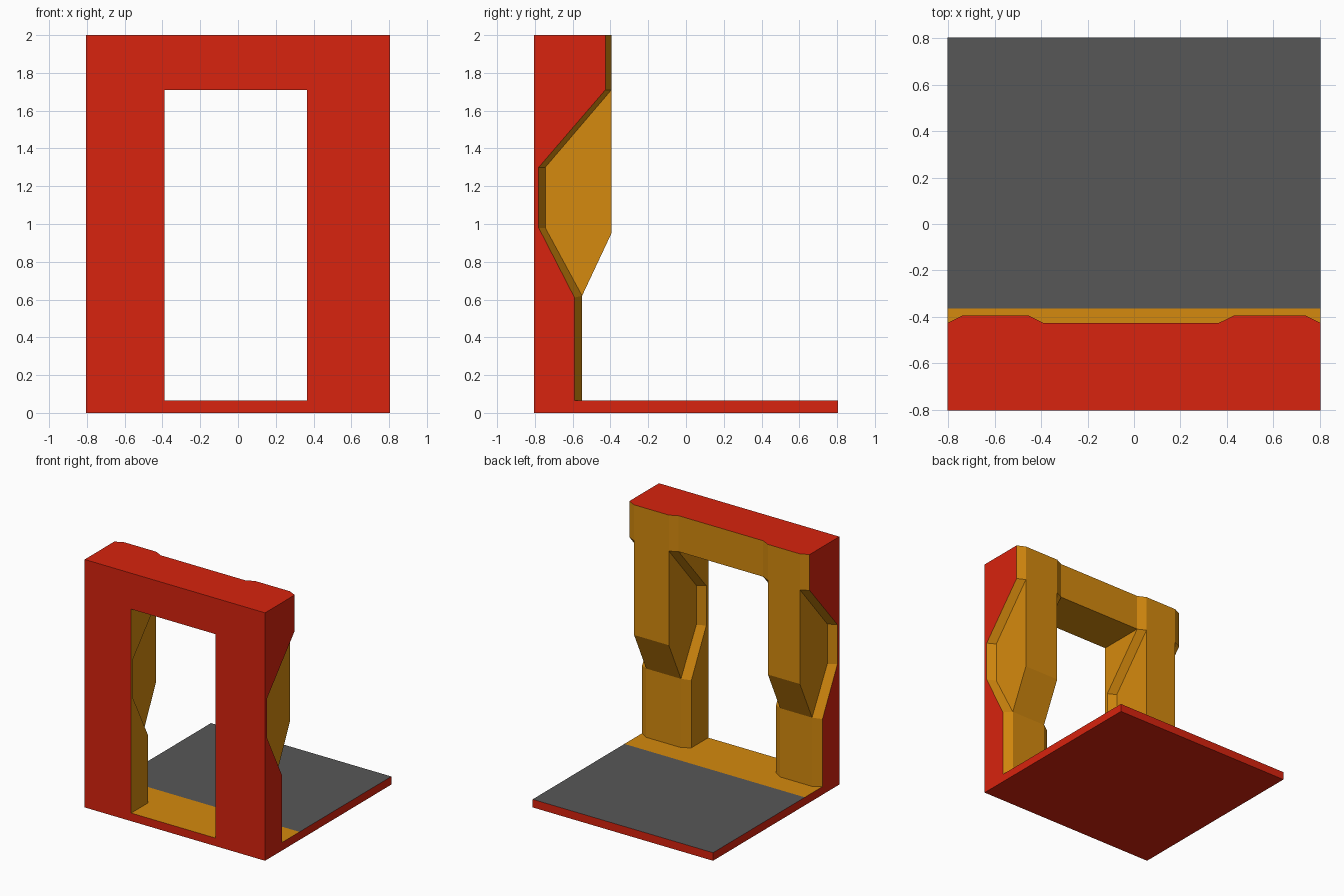
import bpy
import bmesh

cube = bpy.data.objects.get("Cube")
if cube:
    bpy.data.objects.remove(cube, do_unlink=True)


def material(name, rgb):
    m = bpy.data.materials.new(name)
    m.use_nodes = True
    m.diffuse_color = (*rgb, 1)
    m.node_tree.nodes["Principled BSDF"].inputs["Base Color"].default_value = (*rgb, 1)
    return m


MATS = [material("red", (0.686, 0.0168, 0.0044)),
        material("orange", (0.665, 0.254, 0.0044)),
        material("grey", (0.095, 0.095, 0.095))]
RED, ORANGE, GREY = range(3)

HALF, FLOOR, TOP, ARCH = 0.805, 0.065, 2.0, 1.71
FRONT, BACK = -HALF, -0.427


def finish(name, bm, rule):
    """Colour each face by a rule and make the object."""
    bmesh.ops.recalc_face_normals(bm, faces=bm.faces[:])
    for f in bm.faces:
        f.normal_update()
        f.material_index = rule(f.normal, f.calc_center_median())
    bmesh.ops.dissolve_limit(bm, angle_limit=0.01, verts=bm.verts[:],
                             edges=bm.edges[:], delimit={'MATERIAL'})
    mesh = bpy.data.meshes.new(name)
    bm.to_mesh(mesh)
    bm.free()
    for m in MATS:
        mesh.materials.append(m)
    obj = bpy.data.objects.new(name, mesh)
    bpy.context.collection.objects.link(obj)


def box(x0, x1, y0, y1, z0, z1):
    bm = bmesh.new()
    bmesh.ops.create_cube(bm, size=1)
    for v in bm.verts:
        v.co = (x1 if v.co.x > 0 else x0,
                y1 if v.co.y > 0 else y0,
                z1 if v.co.z > 0 else z0)
    return bm


# Floor plate: orange threshold in front, grey behind
bm = box(-HALF, HALF, -HALF, HALF, 0, FLOOR)
bmesh.ops.bisect_plane(bm, geom=bm.verts[:] + bm.edges[:] + bm.faces[:],
                       plane_co=(0, -0.365, 0), plane_no=(0, 1, 0))
finish("floor_plate", bm, lambda n, c: RED if n.z < 0.5 else
       (GREY if c.y > -0.365 else ORANGE))

# Lintel between the pillars
finish("lintel", box(-0.39, 0.365, FRONT, BACK, ARCH, TOP),
       lambda n, c: ORANGE if n.y > 0.5 or n.z < -0.5 else RED)

# Pillar side outlines (y, z) of the back edge: wall, chamfer end, full core
WALL = [(-0.59, FLOOR), (-0.59, 0.61), (-0.78, 0.98), (-0.78, 1.3), (BACK, ARCH), (BACK, TOP)]
LIP = [(-0.55, FLOOR), (-0.55, 0.62), (-0.745, 0.98), (-0.745, 1.3), (-0.395, ARCH), (-0.395, TOP)]
CORE = [(-0.55, FLOOR), (-0.55, 0.62), (-0.395, 0.95), (-0.395, 1.3), (-0.395, ARCH), (-0.395, TOP)]
CHAMFER = 0.065


def pillar(name, outer, inner):
    """Loft the outlines from the outer wall to the inner wall."""
    s = 1 if outer > 0 else -1
    o, i = outer - s * CHAMFER, inner + s * CHAMFER
    stations = [(outer, WALL), (o, LIP), (o, CORE), (i, CORE), (i, LIP), (inner, WALL)]
    bm = bmesh.new()
    rings = [[bm.verts.new((x, y, z)) for y, z in outline + [(FRONT, TOP), (FRONT, FLOOR)]]
             for x, outline in stations]
    for a, b in zip(rings, rings[1:]):
        for k in range(len(a)):
            j = (k + 1) % len(a)
            bm.faces.new((a[k], a[j], b[j], b[k]))
    bm.faces.new(rings[0])
    bm.faces.new(rings[-1])
    bmesh.ops.remove_doubles(bm, verts=bm.verts[:], dist=0.0005)

    def colour(n, c):
        on_wall = abs(c.x - outer) < 0.001
        return RED if on_wall or n.y < -0.99 or (n.z > 0.9 and c.z > TOP - 0.01) else ORANGE

    finish(name, bm, colour)


pillar("left_pillar", HALF, 0.365)
pillar("right_pillar", -HALF, -0.39)
